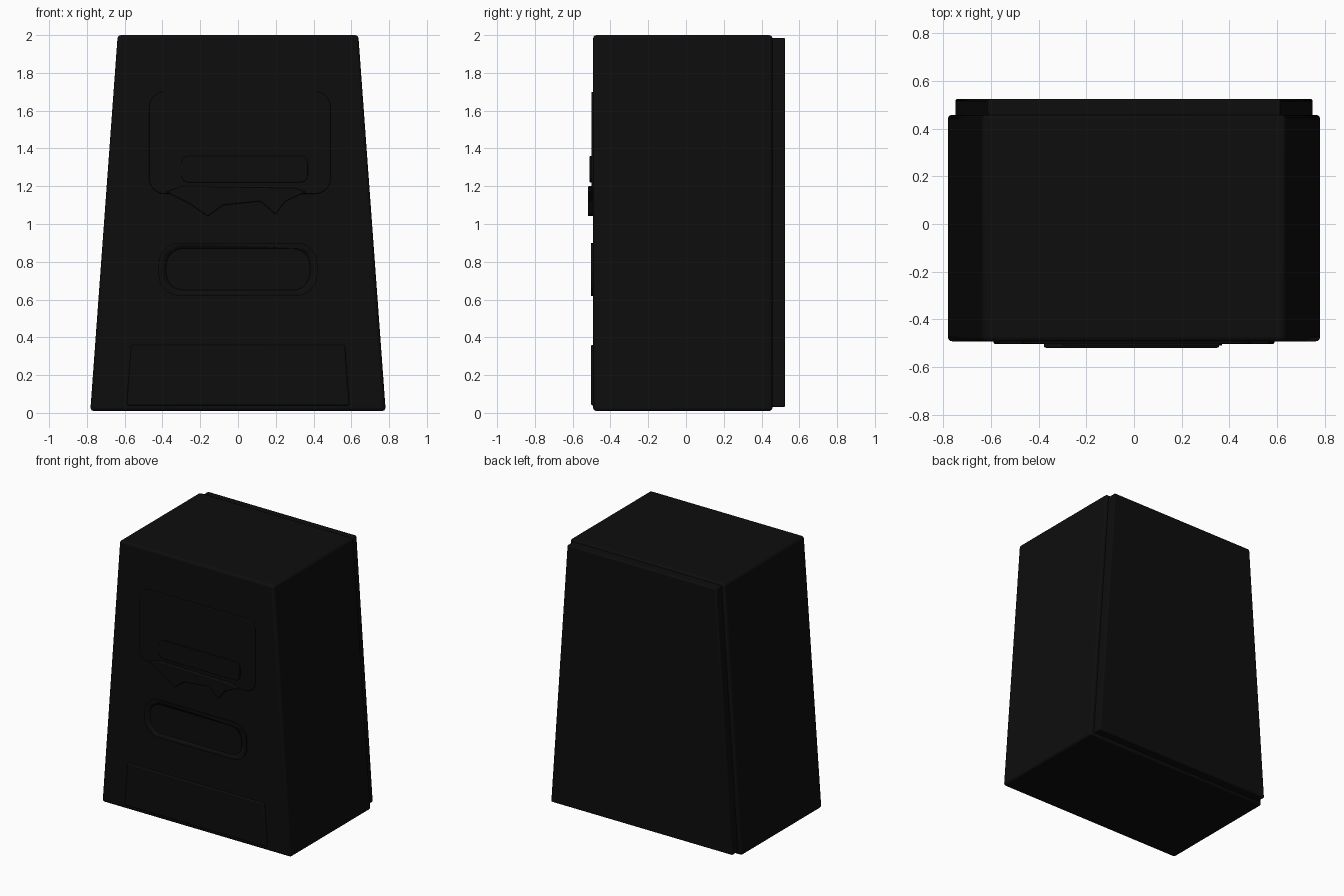
import bpy, bmesh, math

cube = bpy.data.objects.get("Cube")
if cube:
    bpy.data.objects.remove(cube, do_unlink=True)

black = bpy.data.materials.new("matte_black")
black.use_nodes = True
black.diffuse_color = (0.004, 0.004, 0.004, 1)
bsdf = next(n for n in black.node_tree.nodes if n.type == 'BSDF_PRINCIPLED')
bsdf.inputs["Base Color"].default_value = black.diffuse_color
bsdf.inputs["Roughness"].default_value = 0.9


def prism(name, outline, y0, y1, bevel):
    """Extrude an (x, z) outline from y0 to y1 and soften its edges."""
    bm = bmesh.new()
    face = bm.faces.new([bm.verts.new((x, y0, z)) for x, z in outline])
    out = bmesh.ops.extrude_face_region(bm, geom=[face])
    verts = [v for v in out["geom"] if isinstance(v, bmesh.types.BMVert)]
    bmesh.ops.translate(bm, verts=verts, vec=(0, y1 - y0, 0))
    bmesh.ops.recalc_face_normals(bm, faces=bm.faces)
    mesh = bpy.data.meshes.new(name)
    bm.to_mesh(mesh)
    bm.free()
    mesh.materials.append(black)
    obj = bpy.data.objects.new(name, mesh)
    bpy.context.collection.objects.link(obj)
    if bevel:
        mod = obj.modifiers.new("soft_edges", 'BEVEL')
        mod.width, mod.segments = bevel, 3
    bpy.ops.object.select_all(action='DESELECT')
    obj.select_set(True)
    bpy.context.view_layer.objects.active = obj
    bpy.ops.object.shade_smooth_by_angle(angle=math.radians(35))
    return obj


def taper(bottom, top, z0, z1):
    return [(-bottom, z0), (bottom, z0), (top, z1), (-top, z1)]


def rounded(x0, x1, z0, z1, r, steps=6):
    """Rectangle outline with round corners."""
    corners = [(x1 - r, z1 - r), (x0 + r, z1 - r), (x0 + r, z0 + r), (x1 - r, z0 + r)]
    return [(cx + r * math.cos(a), cz + r * math.sin(a))
            for q, (cx, cz) in enumerate(corners)
            for a in [math.pi / 2 * (q + i / steps) for i in range(steps + 1)]]


# Tapered cabinet, with a back panel behind a narrow seam
prism("cabinet", taper(0.782, 0.637, 0.01, 2.0), -0.492, 0.458, 0.018)
prism("back_panel", taper(0.75, 0.615, 0.03, 1.985), 0.44, 0.525, 0.01)

# Shallow raised panels on the front
prism("base_panel", taper(0.59, 0.565, 0.04, 0.36), -0.503, -0.48, 0.008)
prism("upper_panel", rounded(-0.47, 0.49, 1.16, 1.7, 0.08), -0.501, -0.48, 0.005)
prism("display_strip", rounded(-0.3, 0.37, 1.22, 1.36, 0.04), -0.51, -0.48, 0.004)

# Uneven ledge under the display strip
prism("front_ledge", [(-0.38, 1.17), (-0.26, 1.11), (-0.16, 1.04), (-0.08, 1.1),
                      (0.12, 1.12), (0.2, 1.05), (0.25, 1.12), (0.36, 1.17),
                      (0.3, 1.19), (-0.3, 1.2)], -0.52, -0.48, 0.006)

# Oval port: rim cut open so that the cabinet shows inside
rim = prism("port_rim", rounded(-0.42, 0.42, 0.62, 0.9, 0.11), -0.503, -0.48, 0)
cutter = prism("port_cutter", rounded(-0.38, 0.38, 0.65, 0.87, 0.09), -0.55, -0.4, 0)
cutter.hide_render = True
cutter.hide_viewport = True
cut = rim.modifiers.new("port_opening", 'BOOLEAN')
cut.object, cut.operation, cut.solver = cutter, 'DIFFERENCE', 'EXACT'
